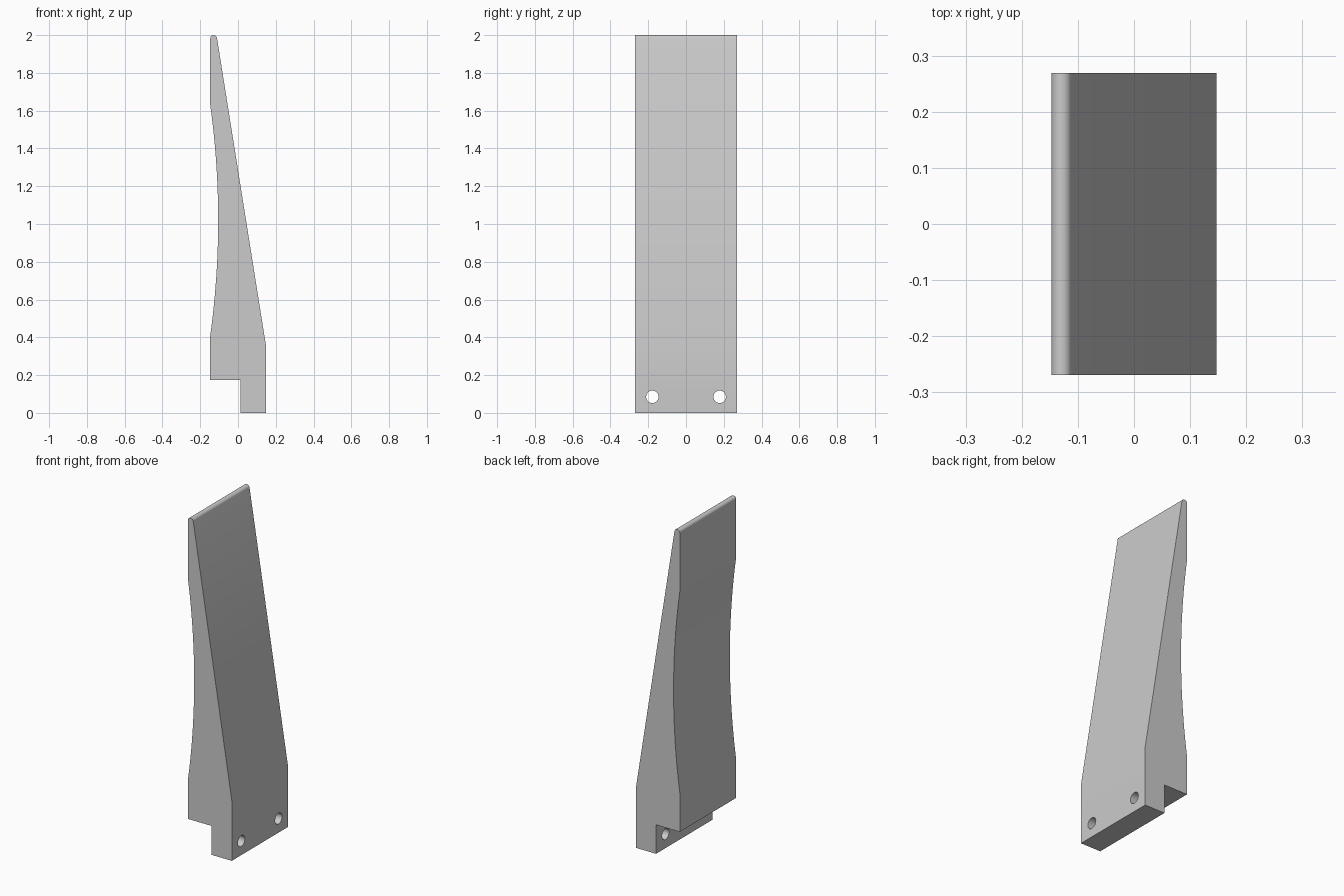
import bpy, bmesh, math
from mathutils import Matrix

if "Cube" in bpy.data.objects:
    bpy.data.objects.remove(bpy.data.objects["Cube"])

HALF_X, HALF_Y = 0.147, 0.269


def arc(cx, cz, r, a0, a1, n):
    """Points along an arc in the XZ plane, angles in radians."""
    return [(cx + r * math.cos(a0 + (a1 - a0) * i / n),
             cz + r * math.sin(a0 + (a1 - a0) * i / n)) for i in range(n + 1)]


# Side profile: stepped foot, sloping face, rounded tip, hollowed back
tip_r = 0.018
profile = [(0.012, 0), (HALF_X, 0), (HALF_X, 0.363)]
profile += arc(-HALF_X + tip_r, 2 - tip_r, tip_r, math.radians(9), math.pi, 12)
half, sag = 0.61, 0.042
radius = (half ** 2 + sag ** 2) / (2 * sag)
sweep = math.asin(half / radius)
profile += arc(-HALF_X + sag - radius, 1.02, radius, sweep, -sweep, 24)
profile += [(-HALF_X, 0.175), (0.012, 0.175)]

# Wedge body: profile extruded across the width
bm = bmesh.new()
face = bm.faces.new([bm.verts.new((x, -HALF_Y, z)) for x, z in profile])
ext = bmesh.ops.extrude_face_region(bm, geom=[face])
bmesh.ops.translate(bm, vec=(0, 2 * HALF_Y, 0),
                    verts=[v for v in ext["geom"] if isinstance(v, bmesh.types.BMVert)])
bmesh.ops.recalc_face_normals(bm, faces=bm.faces)
mesh = bpy.data.meshes.new("wedge_body")
bm.to_mesh(mesh)
bm.free()
body = bpy.data.objects.new("wedge_body", mesh)
bpy.context.collection.objects.link(body)

# Two bolt holes through the foot
bm = bmesh.new()
for side in (-1, 1):
    bmesh.ops.create_cone(bm, cap_ends=True, segments=32, radius1=0.033, radius2=0.033, depth=0.4,
                          matrix=Matrix.Translation((0.08, side * 0.178, 0.085))
                          @ Matrix.Rotation(math.pi / 2, 4, 'Y'))
mesh = bpy.data.meshes.new("bolt_hole_cutter")
bm.to_mesh(mesh)
bm.free()
cutter = bpy.data.objects.new("bolt_hole_cutter", mesh)
bpy.context.collection.objects.link(cutter)
cutter.hide_render = True
cutter.hide_set(True)

cut = body.modifiers.new("bolt_holes", 'BOOLEAN')
cut.operation = 'DIFFERENCE'
cut.solver = 'EXACT'
cut.object = cutter

# Apply the cut, drop the cutter, smooth the curved areas
bpy.context.view_layer.objects.active = body
body.select_set(True)
bpy.ops.object.modifier_apply(modifier=cut.name)
bpy.data.objects.remove(cutter)
bpy.ops.object.shade_smooth_by_angle(angle=math.radians(20))
for poly in body.data.polygons:
    if abs(poly.normal.y) > 0.99:
        poly.use_smooth = False
